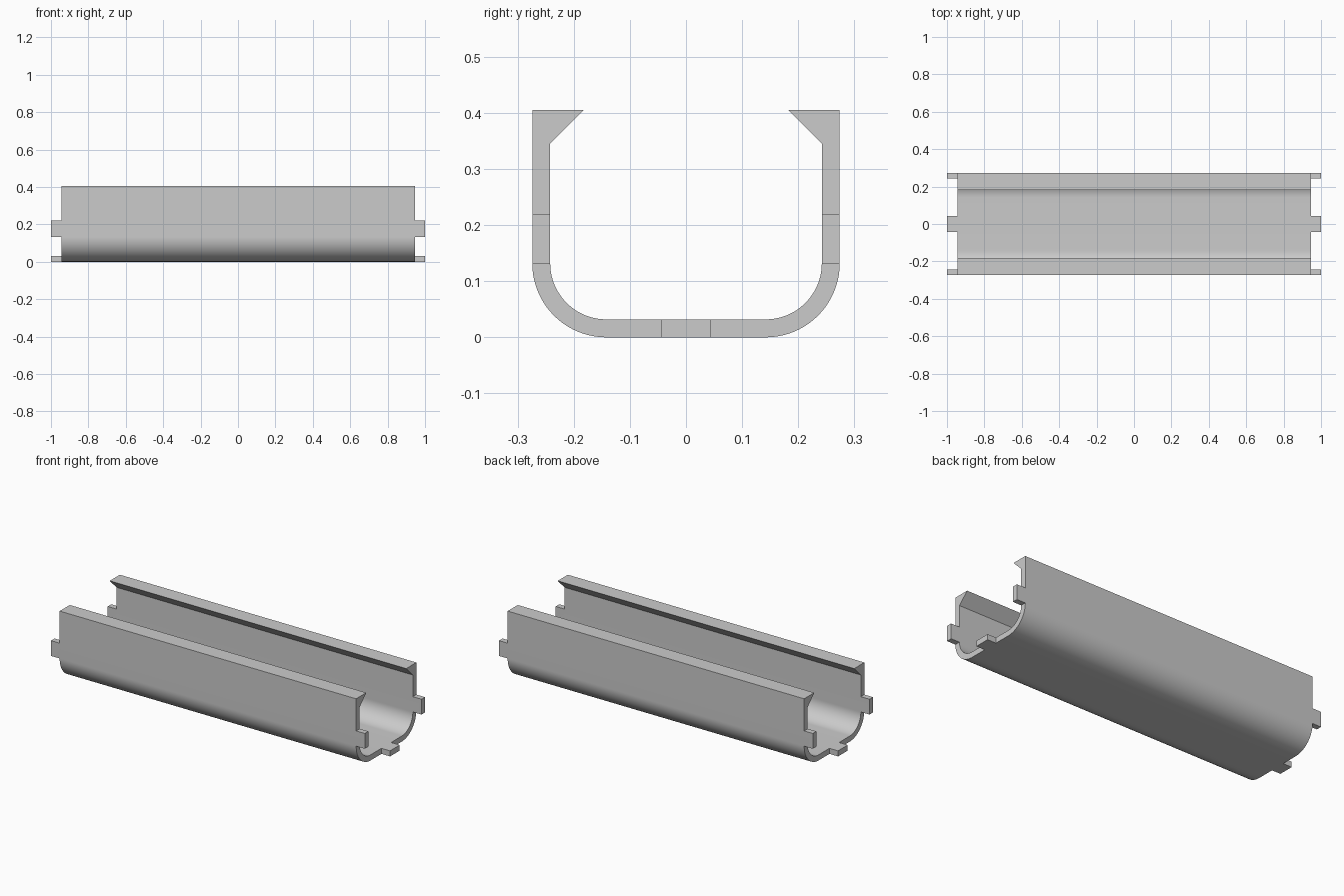
import bpy
import bmesh
import math

cube = bpy.data.objects.get("Cube")
if cube:
    bpy.data.objects.remove(cube, do_unlink=True)

BODY_X, TAB_LENGTH = 0.945, 0.055
HALF_WIDTH, WALL, RADIUS = 0.274, 0.032, 0.132
TOP, LIP_BASE, LIP_INNER = 0.405, 0.345, 0.182
TAB_TOP, FLOOR_TAB = 0.22, 0.044
ARC_STEPS = 20

# Half cross-section as (outer, inner) pairs, from lip down to floor
inner_y = HALF_WIDTH - WALL
half = [
    ((HALF_WIDTH, TOP), (LIP_INNER, TOP)),
    ((HALF_WIDTH, LIP_BASE), (inner_y, LIP_BASE)),
    ((HALF_WIDTH, TAB_TOP), (inner_y, TAB_TOP)),
]
centre = HALF_WIDTH - RADIUS
for i in range(ARC_STEPS + 1):
    a = math.pi / 2 * i / ARC_STEPS
    half.append(tuple((centre + r * math.cos(a), RADIUS - r * math.sin(a))
                      for r in (RADIUS, RADIUS - WALL)))
half.append(((FLOOR_TAB, 0), (FLOOR_TAB, WALL)))
mirrored = [tuple((-y, z) for y, z in pair) for pair in reversed(half)]
section = half + mirrored

# Strips that carry a tab: both side walls and the floor centre
last = len(section) - 2
tab_strips = {2, len(half) - 1, last - 2}

# Channel walls and end caps
bm = bmesh.new()
rows = {x: [[bm.verts.new((x, y, z)) for y, z in pair] for pair in section]
        for x in (-BODY_X, BODY_X)}
a, b = rows[-BODY_X], rows[BODY_X]
tab_faces = []
for i in range(last + 1):
    for side in (0, 1):
        bm.faces.new((a[i][side], a[i + 1][side], b[i + 1][side], b[i][side]))
    for row in (a, b):
        cap = bm.faces.new((row[i][0], row[i + 1][0], row[i + 1][1], row[i][1]))
        if i in tab_strips:
            tab_faces.append(cap)
for i in (0, last + 1):
    bm.faces.new((a[i][0], a[i][1], b[i][1], b[i][0]))
bmesh.ops.recalc_face_normals(bm, faces=bm.faces[:])

# Connector tabs pulled out of the end caps
result = bmesh.ops.extrude_discrete_faces(bm, faces=tab_faces)
for face in result["faces"]:
    for v in face.verts:
        v.co.x += math.copysign(TAB_LENGTH, v.co.x)
bmesh.ops.recalc_face_normals(bm, faces=bm.faces[:])

mesh = bpy.data.meshes.new("channel")
bm.to_mesh(mesh)
bm.free()
channel = bpy.data.objects.new("channel", mesh)
bpy.context.collection.objects.link(channel)

# Plain grey
grey = bpy.data.materials.new("light_grey")
grey.use_nodes = True
colour = (0.6, 0.6, 0.6, 1)
grey.diffuse_color = colour
for node in grey.node_tree.nodes:
    if node.type == "BSDF_PRINCIPLED":
        node.inputs["Base Color"].default_value = colour
mesh.materials.append(grey)

# Smooth corners, sharp edges
bpy.ops.object.select_all(action="DESELECT")
channel.select_set(True)
bpy.context.view_layer.objects.active = channel
bpy.ops.object.shade_smooth_by_angle(angle=math.radians(30))
